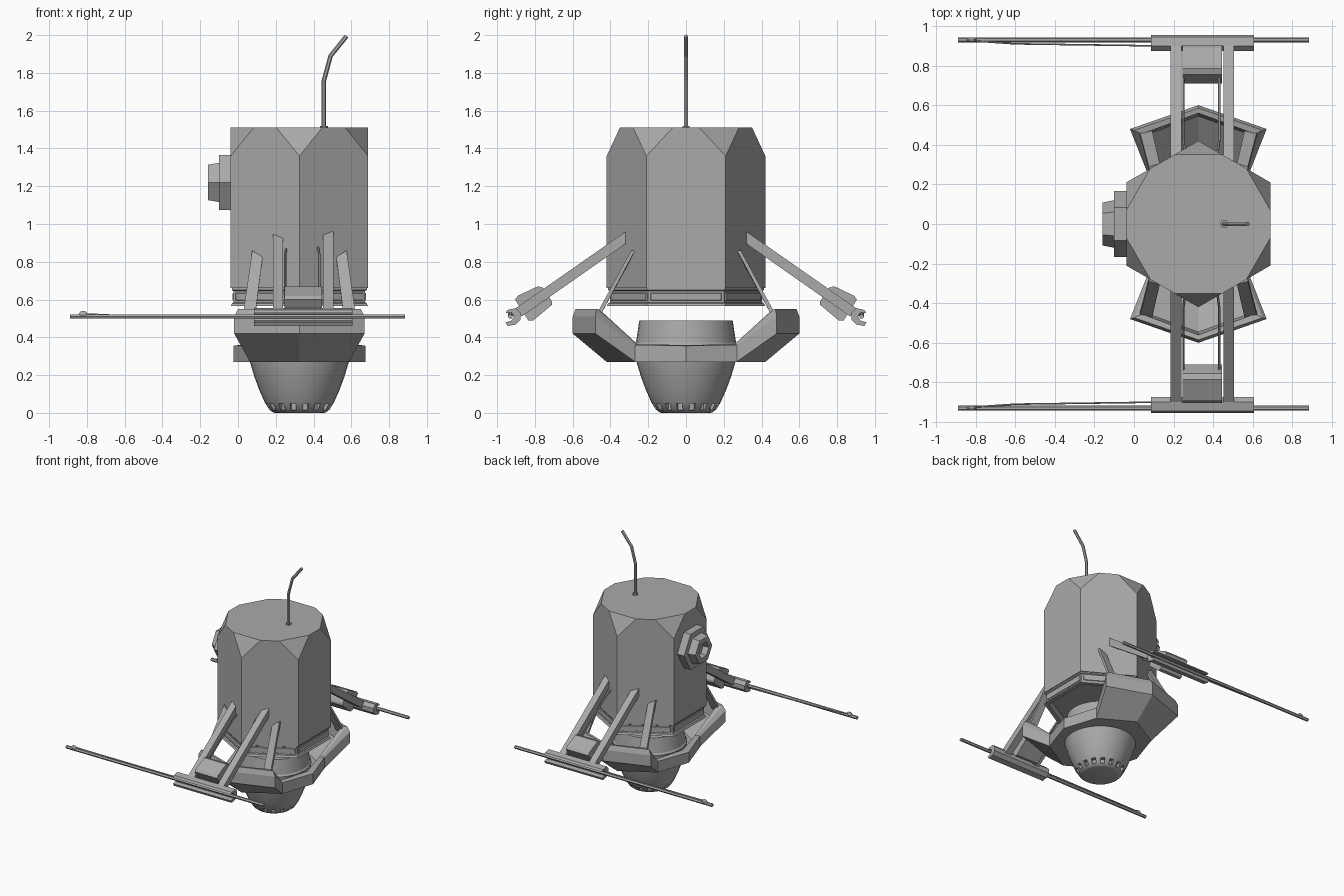
import bpy, bmesh, math
from mathutils import Vector

if "Cube" in bpy.data.objects:
    bpy.data.objects.remove(bpy.data.objects["Cube"])

CX = 0.325  # axis of the body
METAL = bpy.data.materials.new("dark_metal")
METAL.diffuse_color = (0.4, 0.4, 0.4, 1)
METAL.use_nodes = True
METAL.node_tree.nodes["Principled BSDF"].inputs["Base Color"].default_value = METAL.diffuse_color


def finish(name, bm):
    bmesh.ops.remove_doubles(bm, verts=bm.verts, dist=1e-4)
    bmesh.ops.recalc_face_normals(bm, faces=bm.faces)
    me = bpy.data.meshes.new(name)
    bm.to_mesh(me)
    bm.free()
    me.materials.append(METAL)
    ob = bpy.data.objects.new(name, me)
    bpy.context.collection.objects.link(ob)
    return ob


def loft(name, rings):
    bm = bmesh.new()
    vs = [[bm.verts.new(p) for p in r] for r in rings]
    n = len(rings[0])
    for a, b in zip(vs, vs[1:]):
        for i in range(n):
            j = (i + 1) % n
            bm.faces.new((a[i], a[j], b[j], b[i]))
    bm.faces.new(vs[0])
    bm.faces.new(vs[-1])
    return finish(name, bm)


def ring(r, z, n, phase=0.0):
    return [(CX + r * math.cos(phase + math.tau * i / n),
             r * math.sin(phase + math.tau * i / n), z) for i in range(n)]


def hex_x(r, x, z):
    return [(x, r * math.cos(math.tau * i / 6), z + r * math.sin(math.tau * i / 6)) for i in range(6)]


def extrude_x(name, yz, x0, x1, s):
    return loft(name, [[(x, s * y, z) for y, z in yz] for x in (x0, x1)])


def tube(name, pts, r, res=1):
    cu = bpy.data.curves.new(name, 'CURVE')
    cu.dimensions = '3D'
    cu.bevel_depth = r
    cu.bevel_resolution = res
    cu.use_fill_caps = True
    cu.materials.append(METAL)
    sp = cu.splines.new('POLY')
    sp.points.add(len(pts) - 1)
    sp.use_smooth = False
    for p, q in zip(sp.points, pts):
        p.co = (*q, 1)
    ob = bpy.data.objects.new(name, cu)
    bpy.context.collection.objects.link(ob)
    return ob


# Hexagonal body with its six upper corners sliced off
bm = bmesh.new()
lo = [bm.verts.new(p) for p in ring(0.42, 0.66, 6, math.pi / 6)]
hi = [bm.verts.new(p) for p in ring(0.42, 1.51, 6, math.pi / 6)]
for i in range(6):
    j = (i + 1) % 6
    bm.faces.new((lo[i], lo[j], hi[j], hi[i]))
bm.faces.new(lo)
bm.faces.new(hi)
for i in range(6):
    a = math.pi / 6 + i * math.pi / 3
    d = Vector((math.cos(a), math.sin(a), 0))
    bmesh.ops.bisect_plane(
        bm, geom=bm.verts[:] + bm.edges[:] + bm.faces[:], dist=1e-5,
        plane_co=Vector((CX, 0, 1.51)) + d * 0.35,
        plane_no=(d * 0.15 + Vector((0, 0, 0.07))).normalized(), clear_outer=True)
    bmesh.ops.holes_fill(bm, edges=[e for e in bm.edges if e.is_boundary], sides=0)
finish("body", bm)

# Stepped collar under the body, with a panel on each side
collar = [(0.36, 0.59), (0.385, 0.565), (0.42, 0.565), (0.412, 0.58), (0.402, 0.585),
          (0.402, 0.645), (0.412, 0.65), (0.412, 0.662)]
loft("collar", [ring(r, z, 6, math.pi / 6) for r, z in collar])
for i in range(6):
    a = i * math.pi / 3
    n, t = Vector((math.cos(a), math.sin(a), 0)), Vector((-math.sin(a), math.cos(a), 0))
    c = Vector((CX, 0, 0.615)) + n * 0.345
    quad = lambda w, h, o: [c + t * w * u + n * o + Vector((0, 0, h * v))
                            for u, v in ((-1, -1), (1, -1), (1, 1), (-1, 1))]
    loft("collar_panel", [quad(0.19, 0.022, 0), quad(0.185, 0.018, 0.008)])

# Round sensor dome with slots near the base
prof = [(0.13, 0.0), (0.14, 0.003), (0.16, 0.018), (0.183, 0.055), (0.212, 0.12),
        (0.238, 0.19), (0.262, 0.27), (0.275, 0.36), (0.265, 0.372), (0.247, 0.49)]
dome = loft("sensor_dome", [ring(r, z, 32) for r, z in prof])
bm = bmesh.new()
for i in range(16):
    a = math.tau * (i + 0.5) / 16
    n, t = Vector((math.cos(a), math.sin(a), 0)), Vector((-math.sin(a), math.cos(a), 0))
    cube = bmesh.ops.create_cube(bm, size=1)['verts']
    for v in cube:
        x, y, z = v.co
        v.co = Vector((CX, 0, 0.033)) + n * (0.17 + x * 0.05) + t * y * 0.03 + Vector((0, 0, z * 0.034))
cutter = finish("slot_cutter", bm)
cutter.hide_render = True
cutter.hide_viewport = True
m = dome.modifiers.new("slots", 'BOOLEAN')
m.operation = 'DIFFERENCE'
m.object = cutter
bpy.context.view_layer.objects.active = dome
dome.select_set(True)
bpy.ops.object.shade_smooth_by_angle(angle=math.radians(25))


# Folded dish frame around the dome: one quadrant per ring, mirrored twice
def quadrant(q):
    half = q + [(-x, y, z) for x, y, z in q[2::-1]]
    pts = half + [(x, -y, z) for x, y, z in half[5:0:-1]]
    return [(CX + x, y, z) for x, y, z in pts]


loft("dish_frame", [quadrant(q) for q in (
    [(0.29, 0, 0.30), (0.225, 0.25, 0.30), (0.222, 0.26, 0.30), (0, 0.40, 0.30)],
    [(0.292, 0, 0.31), (0.226, 0.252, 0.305), (0.28, 0.445, 0.435), (0, 0.545, 0.435)],
    [(0.295, 0, 0.36), (0.227, 0.255, 0.362), (0.285, 0.455, 0.545), (0, 0.56, 0.545)],
    [(0.32, 0, 0.36), (0.24, 0.262, 0.362), (0.325, 0.473, 0.55), (0, 0.585, 0.55)],
    [(0.35, 0, 0.355), (0.262, 0.27, 0.36), (0.345, 0.48, 0.51), (0, 0.60, 0.51)],
    [(0.35, 0, 0.272), (0.262, 0.27, 0.272), (0.345, 0.48, 0.42), (0, 0.60, 0.42)],
    [(0.35, 0, 0.27), (0.262, 0.27, 0.27), (0.258, 0.273, 0.27), (0, 0.42, 0.27)])])

# Hexagonal eye on the left side
loft("eye_mount", [hex_x(0.167, -0.03, 1.22), hex_x(0.167, -0.10, 1.22)])
loft("eye_ring", [hex_x(0.12, -0.09, 1.22), hex_x(0.12, -0.10, 1.22), hex_x(0.108, -0.16, 1.22),
                  hex_x(0.065, -0.16, 1.22), hex_x(0.055, -0.115, 1.22)])

# Bent antenna
tube("antenna", [(0.455, 0, 1.50), (0.455, 0, 1.76), (0.49, 0, 1.89), (0.575, 0, 1.995)], 0.012)
tube("antenna_base", [(0.455, 0, 1.505), (0.455, 0, 1.52)], 0.022)

motor = [(0.905, 0.60), (0.89, 0.62), (0.785, 0.67), (0.755, 0.662), (0.71, 0.59),
         (0.71, 0.572), (0.81, 0.488), (0.835, 0.49)]
arm = [(0.32, 0.96), (0.32, 0.895), (0.87, 0.51), (0.90, 0.555)]
clamp = [(0.945, 0.545), (0.90, 0.555), (0.875, 0.53), (0.875, 0.495), (0.90, 0.468), (0.945, 0.46),
         (0.955, 0.48), (0.925, 0.488), (0.91, 0.51), (0.925, 0.532), (0.955, 0.528)]

# Front and back sides are mirror images
for s, side in ((-1, "front"), (1, "back")):
    for k in (-1, 1):
        # Strut from dish rim to body
        X = lambda x: CX + k * x
        loft(side + "_strut", [
            [(X(0.30), s * 0.48, 0.51), (X(0.235), s * 0.48, 0.51),
             (X(0.235), s * 0.462, 0.50), (X(0.30), s * 0.462, 0.50)],
            [(X(0.25), s * 0.29, 0.86), (X(0.195), s * 0.305, 0.825),
             (X(0.195), s * 0.285, 0.825), (X(0.25), s * 0.27, 0.86)]])
        # Slanted arm and its cable
        xa = CX + 0.02 + k * 0.133
        extrude_x(side + "_arm", arm, xa - 0.027, xa + 0.027, s)
        xc = CX + 0.015 + k * 0.09
        tube(side + "_arm_cable", [(xc - k * 0.01, s * 0.34, 0.89), (xc, s * 0.42, 0.84),
                                   (xc, s * 0.60, 0.72), (xc, s * 0.76, 0.61)], 0.006)
    # Motor block, clamp, long rod with tip knob and wire
    extrude_x(side + "_motor", motor, 0.245, 0.445, s)
    extrude_x(side + "_clamp", clamp, 0.085, 0.605, s)
    tube(side + "_rod", [(-0.89, s * 0.93, 0.51), (0.885, s * 0.93, 0.51)], 0.013)
    tube(side + "_rod_wire", [(-0.82, s * 0.925, 0.525), (-0.6, s * 0.91, 0.515),
                              (0.10, s * 0.90, 0.51)], 0.004)
    bm = bmesh.new()
    bmesh.ops.create_uvsphere(bm, u_segments=10, v_segments=6, radius=0.025)
    knob = finish(side + "_rod_knob", bm)
    knob.scale = (1, 0.5, 0.8)
    knob.location = (-0.82, s * 0.93, 0.52)
